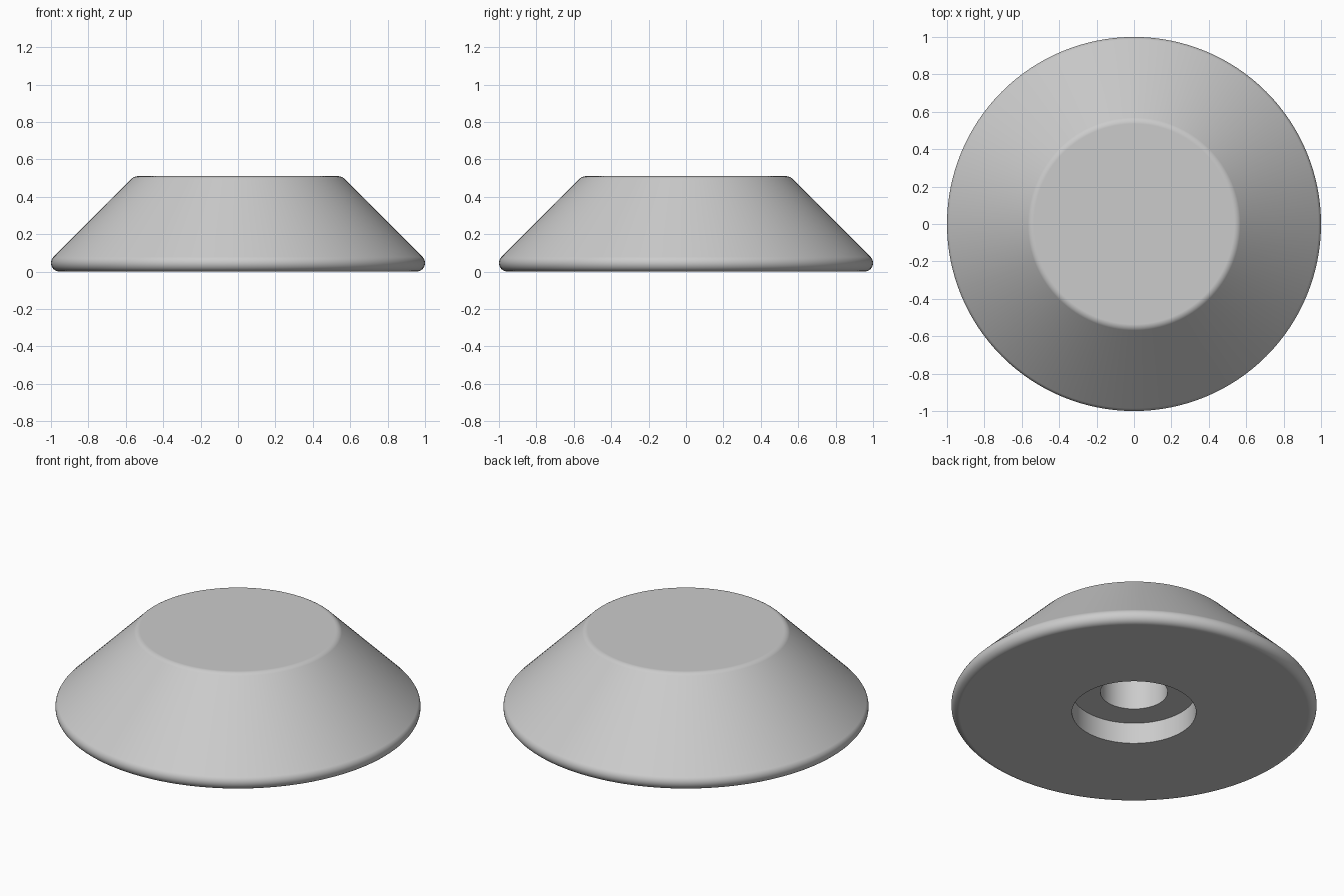
import bpy
import bmesh
import math
from mathutils import Vector

cube = bpy.data.objects.get("Cube")
if cube:
    bpy.data.objects.remove(cube, do_unlink=True)

HEIGHT = 0.51
FILLET = 0.046
SEGMENTS = 128
SLOPE_SUM = 1 + FILLET * math.sqrt(2)   # radius + height along the 45 degree flank


def arc(r, z, start, end, steps=8):
    """Rounded edge of the profile, angles in degrees."""
    angles = [math.radians(start + (end - start) * i / steps) for i in range(steps + 1)]
    return [(r + FILLET * math.cos(a), z + FILLET * math.sin(a)) for a in angles]


# Grey material
grey = bpy.data.materials.new("light_grey")
grey.use_nodes = True
colour = (0.6, 0.6, 0.6, 1)
grey.diffuse_color = colour
grey.node_tree.nodes["Principled BSDF"].inputs["Base Color"].default_value = colour

# Profile: stepped screw hole, rounded base rim, sloped flank, rounded top rim
top_z = HEIGHT - FILLET
top_r = SLOPE_SUM - FILLET * math.sqrt(2) - top_z
profile = [(0, 0.38), (0.184, 0.38), (0.184, 0.127), (0.34, 0.127), (0.34, 0)]
profile += arc(1 - FILLET, FILLET, -90, 45, 12)
profile += arc(top_r, top_z, 45, 90)
profile += [(0, HEIGHT)]

# Revolve the profile into the foot
bm = bmesh.new()
verts = [bm.verts.new((r, 0, z)) for r, z in profile]
edges = [bm.edges.new(pair) for pair in zip(verts, verts[1:])]
bmesh.ops.spin(bm, geom=verts + edges, cent=Vector(), axis=(0, 0, 1),
               angle=math.tau, steps=SEGMENTS)
bmesh.ops.remove_doubles(bm, verts=bm.verts[:], dist=0.0001)
bmesh.ops.recalc_face_normals(bm, faces=bm.faces[:])

mesh = bpy.data.meshes.new("conical_foot")
bm.to_mesh(mesh)
bm.free()
mesh.materials.append(grey)
foot = bpy.data.objects.new("conical_foot", mesh)
bpy.context.collection.objects.link(foot)

# Smooth the round surfaces, keep the hole edges sharp
bpy.ops.object.select_all(action="DESELECT")
foot.select_set(True)
bpy.context.view_layer.objects.active = foot
bpy.ops.object.shade_smooth_by_angle(angle=math.radians(35))
weighted = foot.modifiers.new("flat_caps", "WEIGHTED_NORMAL")
weighted.keep_sharp = True
